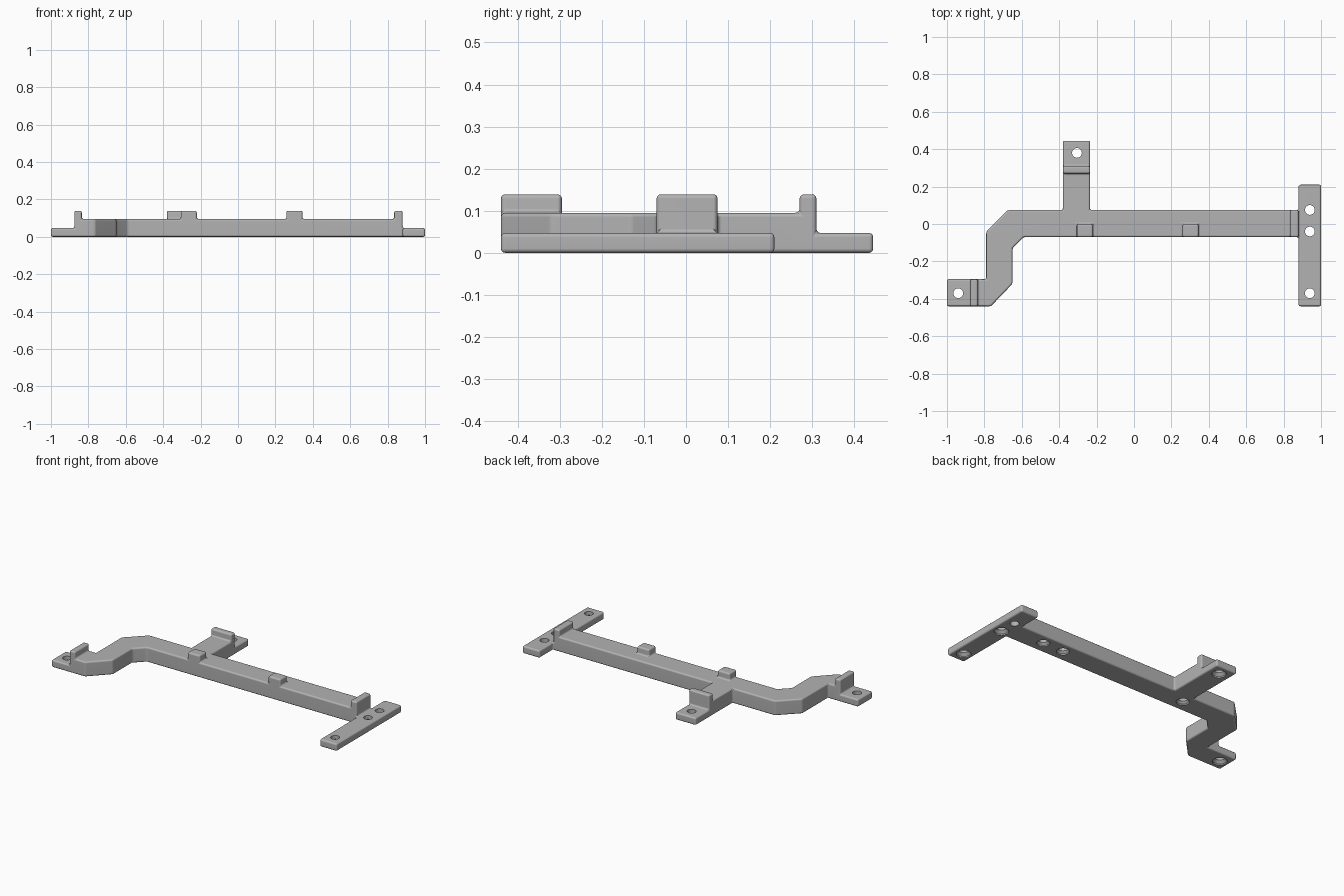
import bpy
import bmesh
from math import cos, sin, pi, radians

if "Cube" in bpy.data.objects:
    bpy.data.objects.remove(bpy.data.objects["Cube"], do_unlink=True)

TAB, BEAM, LIP = 0.047, 0.095, 0.139   # heights of the three levels


def new_object(name, bm):
    bmesh.ops.recalc_face_normals(bm, faces=bm.faces)
    mesh = bpy.data.meshes.new(name)
    bm.to_mesh(mesh)
    bm.free()
    obj = bpy.data.objects.new(name, mesh)
    bpy.context.scene.collection.objects.link(obj)
    return obj


def prism(name, outline, z0, z1):
    bm = bmesh.new()
    face = bm.faces.new([bm.verts.new((x, y, z0)) for x, y in outline])
    ext = bmesh.ops.extrude_face_region(bm, geom=[face])
    top = [v for v in ext["geom"] if isinstance(v, bmesh.types.BMVert)]
    bmesh.ops.translate(bm, verts=top, vec=(0, 0, z1 - z0))
    return new_object(name, bm)


def block(name, x0, x1, y0, y1, z0, z1):
    return prism(name, [(x0, y0), (x1, y0), (x1, y1), (x0, y1)], z0, z1)


def lathe(bm, x, y, profile, sides=24):
    rings = [[bm.verts.new((x + r * cos(2 * pi * i / sides),
                            y + r * sin(2 * pi * i / sides), z))
              for i in range(sides)] for r, z in profile]
    for low, high in zip(rings, rings[1:]):
        for i in range(sides):
            j = (i + 1) % sides
            bm.faces.new((low[i], low[j], high[j], high[i]))
    bm.faces.new(rings[0])
    bm.faces.new(rings[-1])


# Cranked beam with a side branch
bracket = prism("mounting_bracket", [
    (-0.875, -0.44), (-0.765, -0.44), (-0.65, -0.32), (-0.65, -0.13),
    (-0.59, -0.07), (0.88, -0.07), (0.88, 0.075), (-0.235, 0.075),
    (-0.235, 0.31), (-0.38, 0.31), (-0.38, 0.075), (-0.675, 0.075),
    (-0.79, -0.04), (-0.79, -0.295), (-0.875, -0.295)], 0, BEAM)

# Screw tabs, end lips and edge clips
parts = [
    block("right_tab", -1, -0.85, -0.44, -0.295, 0, TAB),
    block("back_tab", -0.38, -0.235, 0.29, 0.445, 0, TAB),
    block("left_plate", 0.88, 1, -0.44, 0.21, 0, TAB),
    block("right_lip", -0.875, -0.835, -0.44, -0.295, 0.07, LIP),
    block("back_lip", -0.38, -0.235, 0.27, 0.31, 0.07, LIP),
    block("left_lip", 0.835, 0.88, -0.07, 0.075, 0.07, LIP)]
for x in (-0.263, 0.302):
    parts.append(block("edge_clip", x - 0.043, x + 0.043, -0.07, 0, 0.07, LIP))

# Countersunk through holes, one plain through hole and blind holes below
bm = bmesh.new()
for x, y in ((-0.94, -0.37), (-0.305, 0.38), (0.94, -0.37), (0.94, -0.04)):
    lathe(bm, x, y, [(0.042, -0.01), (0.042, 0.008), (0.026, 0.024), (0.026, 0.2)])
lathe(bm, 0.94, 0.075, [(0.026, -0.01), (0.026, 0.2)])
for x in (-0.35, 0.53, 0.675):
    lathe(bm, x, 0.01, [(0.038, -0.01), (0.038, 0.008), (0.026, 0.02), (0.026, 0.06)])
holes = new_object("hole_cutter", bm)


def boolean(other, operation):
    other.hide_render = True
    mod = bracket.modifiers.new(other.name, "BOOLEAN")
    mod.operation = operation
    mod.solver = "EXACT"
    mod.object = other


# Join the parts, clean flat areas, round the edges, then drill
for part in parts:
    boolean(part, "UNION")
clean = bracket.modifiers.new("clean", "DECIMATE")
clean.decimate_type = "DISSOLVE"
clean.angle_limit = radians(1)
bevel = bracket.modifiers.new("rounding", "BEVEL")
bevel.width = 0.01
bevel.segments = 3
bevel.limit_method = "ANGLE"
bevel.angle_limit = radians(35)
boolean(holes, "DIFFERENCE")

depsgraph = bpy.context.evaluated_depsgraph_get()
baked = bpy.data.meshes.new_from_object(bracket.evaluated_get(depsgraph))
bracket.modifiers.clear()
bracket.data = baked
for helper in parts + [holes]:
    bpy.data.objects.remove(helper, do_unlink=True)

# Grey material
grey = bpy.data.materials.new("plain_grey")
grey.use_nodes = True
colour = (0.45, 0.45, 0.45, 1)
grey.diffuse_color = colour
grey.node_tree.nodes["Principled BSDF"].inputs["Base Color"].default_value = colour
baked.materials.clear()
baked.materials.append(grey)
for poly in baked.polygons:
    poly.material_index = 0

bpy.ops.object.select_all(action="DESELECT")
bracket.select_set(True)
bpy.context.view_layer.objects.active = bracket
bpy.ops.object.shade_smooth_by_angle(angle=radians(35))
weighted = bracket.modifiers.new("weighted_normals", "WEIGHTED_NORMAL")
weighted.keep_sharp = True
